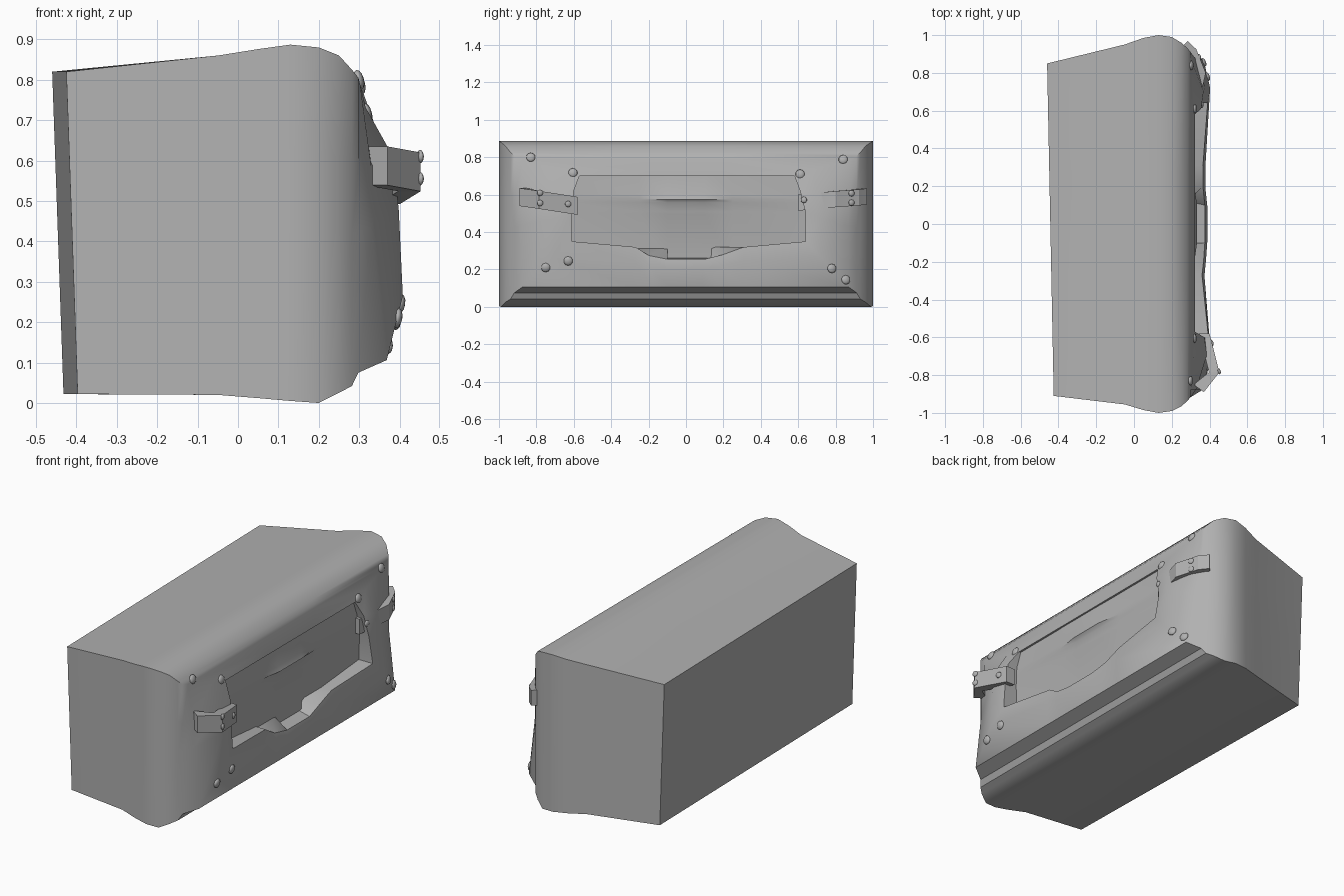
import bpy, bmesh
from mathutils import Vector
from mathutils.bvhtree import BVHTree

if "Cube" in bpy.data.objects:
    bpy.data.objects.remove(bpy.data.objects["Cube"])

metal = bpy.data.materials.new("dark_metal")
metal.diffuse_color = (.44, .44, .44, 1)
metal.use_nodes = True
metal.node_tree.nodes["Principled BSDF"].inputs["Base Color"].default_value = metal.diffuse_color


def make(name, verts, faces, smooth=None):
    me = bpy.data.meshes.new(name)
    me.from_pydata([tuple(v) for v in verts], [], faces)
    me.materials.append(metal)
    bm = bmesh.new()
    bm.from_mesh(me)
    bmesh.ops.recalc_face_normals(bm, faces=bm.faces)
    bm.to_mesh(me)
    bm.free()
    ob = bpy.data.objects.new(name, me)
    bpy.context.collection.objects.link(ob)
    if smooth:
        bpy.ops.object.select_all(action='DESELECT')
        ob.select_set(True)
        bpy.context.view_layer.objects.active = ob
        bpy.ops.object.shade_smooth_by_angle(angle=smooth)
    return ob


# Loop stations: place on body rectangle (u, v), then opening edge (x, y, z)
LOOP = [
    (0, 1, .322, -.57, .70), (.36, 1, .322, -.2, .70),
    (.64, 1, .322, .2, .70), (1, 1, .322, .58, .70),
    (1, .70, .355, .61, .62), (1, .48, .365, .64, .50), (1, 0, .39, .64, .35),
    (.67, 0, .365, .31, .32), (.6, 0, .365, .2, .28), (.55, 0, .375, .1, .255),
    (.45, 0, .375, -.1, .255), (.4, 0, .368, -.2, .275), (.34, 0, .36, -.27, .32),
    (0, 0, .395, -.61, .35), (0, .48, .385, -.61, .50), (0, .70, .372, -.60, .62),
]
# Body cross-sections from back to front: x, y range, z range
RINGS = [
    (-.46, -.91, .85, .022, .82), (-.05, -.955, .95, .02, .86),
    (.05, -.985, .985, .012, .876), (.13, -1, 1, .005, .887),
    (.20, -.99, .99, 0, .88), (.25, -.965, .96, .025, .86),
    (.282, -.938, .932, .042, .825), (.298, -.918, .912, .075, .805),
]


def on_rect(x, y0, y1, z0, z1, u, v):
    return Vector((x, y0 + (y1 - y0) * u, z0 + (z1 - z0) * v))


rings = []
for i, r in enumerate(RINGS):
    ring = [on_rect(*r, u, v) for u, v, *_ in LOOP]
    if i == 0:                       # slightly twisted back end
        for p, s in zip(ring, LOOP):
            p.x += .035 * (1 - s[0]) + .028 * (1 - s[1])
    rings.append(ring)
# Front frame: outer edge, raised fold, opening edge, recess wall
outer = [on_rect(.302 if v == 1 else .368 if v == 0 else .33,
                 -.875, .87, .106, .79, u, v) for u, v, *_ in LOOP]
inner = [Vector(s[2:]) for s in LOOP]
fold = []
for o, p, s in zip(outer, inner, LOOP):
    q = o.lerp(p, .65)
    q.x = p.x + (-.006 if s[1] == 1 else .013)
    fold.append(q)
deep = [Vector((.285, p.y, p.z)) for p in inner]
for k, y, z in ((8, .12, .32), (9, .12, .262), (10, -.1, .262), (11, -.1, .32)):
    deep[k].y, deep[k].z = y, z      # stepped finger notch
rings += [outer, fold, inner, deep]

n = len(LOOP)
verts = [p for r in rings for p in r]
faces = [(a * n + i, a * n + (i + 1) % n, (a + 1) * n + (i + 1) % n, (a + 1) * n + i)
         for a in range(len(rings) - 1) for i in range(n)]
faces.append(tuple(range(n)))
body = make("case_body", verts, faces, .56)

# Recessed panel with a shallow crease that fades out towards its ends
cols = [-.66, -.25, -.1, .1, .25, .67]
rows = [(.72, .310, 0), (.60, .312, .010), (.575, .312, .022), (.558, .311, .002),
        (.51, .309, .006), (.495, .308, 0), (.22, .298, 0)]
pv = [(x + (b if abs(y) < .2 else 0), y, z) for z, x, b in rows for y in cols]
c = len(cols)
pf = [(r * c + i, r * c + i + 1, (r + 1) * c + i + 1, (r + 1) * c + i)
      for r in range(len(rows) - 1) for i in range(c - 1)]
panel = make("recessed_panel", pv, pf, .6)


# Bent metal straps: outer-face path x, y, z plus y shift of the inner face
def strap(name, path, h, t):
    v, f = [], []
    for x, y, z, d in path:
        v += [(x, y, z - h / 2), (x, y, z + h / 2),
              (x - t, y + d, z + h / 2), (x - t, y + d, z - h / 2)]
    for a in range(0, 4 * (len(path) - 1), 4):
        f += [(a + i, a + (i + 1) % 4, a + 4 + (i + 1) % 4, a + 4 + i) for i in range(4)]
    e = len(v)
    f += [(0, 1, 2, 3), (e - 4, e - 3, e - 2, e - 1)]
    return make(name, v, f)


straps = [
    strap("strap_near", [(.37, -.89, .587, .04), (.452, -.785, .572, 0),
                         (.40, -.58, .54, 0)], .096, .055),
    strap("strap_far", [(.285, .968, .59, -.05), (.33, .925, .585, -.05),
                        (.38, .80, .576, -.01), (.335, .60, .557, 0)], .086, .05),
]

# Rivets dropped onto whatever surface they sit on
trees = []
for ob in [body, panel] + straps:
    bm = bmesh.new()
    bm.from_mesh(ob.data)
    trees.append(BVHTree.FromBMesh(bm))
    bm.free()


def rivet(i, y, z, r):
    hits = [t.ray_cast(Vector((2, y, z)), Vector((-1, 0, 0))) for t in trees]
    loc, nor = max(((h[0], h[1]) for h in hits if h[0]), key=lambda h: h[0].x)
    if nor.x < 0:
        nor = -nor
    bm = bmesh.new()
    bmesh.ops.create_uvsphere(bm, u_segments=10, v_segments=6, radius=r)
    me = bpy.data.meshes.new("rivet")
    bm.to_mesh(me)
    bm.free()
    me.materials.append(metal)
    me.shade_smooth()
    ob = bpy.data.objects.new(f"rivet_{i}", me)
    bpy.context.collection.objects.link(ob)
    ob.location = loc
    ob.rotation_euler = nor.to_track_quat('Z', 'Y').to_euler()
    ob.scale = (1, 1, .5)


frame_rivets = [(-.83, .80), (-.605, .717), (-.75, .21), (-.63, .245),
                (.61, .71), (.84, .788), (.78, .205), (.855, .145)]
strap_rivets = [(-.78, .61), (-.78, .555), (-.63, .55), (.63, .572), (.885, .607), (.885, .557)]
for i, (y, z) in enumerate(frame_rivets):
    rivet(i, y, z, .025)
for i, (y, z) in enumerate(strap_rivets):
    rivet(i + len(frame_rivets), y, z, .017)
